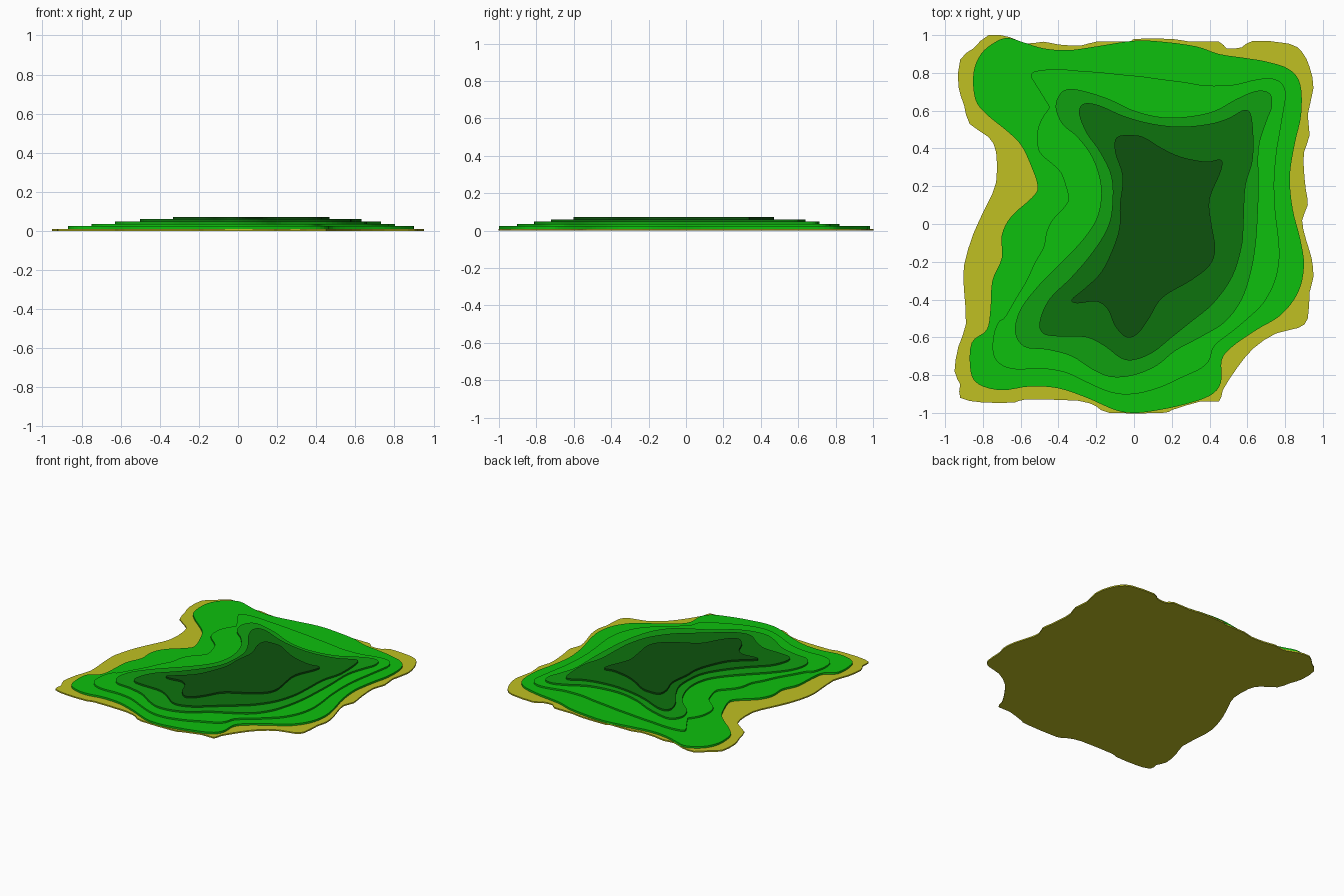
import bpy, bmesh, math
from mathutils import Vector

if "Cube" in bpy.data.objects:
    bpy.data.objects.remove(bpy.data.objects["Cube"])


def material(name, rgb):
    m = bpy.data.materials.new(name)
    m.use_nodes = True
    m.diffuse_color = (*rgb, 1)
    m.node_tree.nodes["Principled BSDF"].inputs["Base Color"].default_value = (*rgb, 1)
    return m


def smooth_loop(points, steps):
    """Closed Catmull-Rom curve through the control points."""
    p = [Vector(q) for q in points]
    n, out = len(p), []
    for i in range(n):
        a, b, c, d = p[i - 1], p[i], p[(i + 1) % n], p[(i + 2) % n]
        for k in range(steps):
            t = k / steps
            out.append(0.5 * (2 * b + (c - a) * t + (2 * a - 5 * b + 4 * c - d) * t**2
                              + (3 * b - a - 3 * c + d) * t**3))
    return out


def radius_at(loop, angle):
    """Radius of a loop in the given direction from the centre."""
    def gap(q):
        d = math.atan2(q.y, q.x) - angle
        return (d + math.pi) % (2 * math.pi) - math.pi
    best = 0
    for i, b in enumerate(loop):
        a = loop[i - 1]
        ga, gb = gap(a), gap(b)
        if ga * gb <= 0 and abs(ga - gb) < 1:
            t = ga / (ga - gb) if ga != gb else 0
            best = max(best, a.lerp(b, t).length)
    return best


def between(outer, inner, t):
    """Loop part of the way from the outer loop to the inner one."""
    out = []
    for p in outer:
        r = radius_at(inner, math.atan2(p.y, p.x))
        out.append(p.lerp(p.normalized() * r, t))
    return out


def terrace(name, loop, z0, z1, mat):
    """Flat slab with the given outline."""
    bm = bmesh.new()
    base = bm.faces.new([bm.verts.new((p.x, p.y, z0)) for p in loop])
    ext = bmesh.ops.extrude_face_region(bm, geom=[base], use_keep_orig=True)
    for v in ext["geom"]:
        if isinstance(v, bmesh.types.BMVert):
            v.co.z = z1
    bmesh.ops.recalc_face_normals(bm, faces=bm.faces)
    bmesh.ops.triangulate(bm, faces=[f for f in bm.faces if len(f.verts) > 4])
    me = bpy.data.meshes.new(name)
    bm.to_mesh(me)
    bm.free()
    me.materials.append(mat)
    bpy.context.collection.objects.link(bpy.data.objects.new(name, me))


# Terrace outlines, clockwise from the back right corner
beach = [(-.77, 1), (-.66, .99), (-.57, .955), (-.48, .965), (-.4, .95), (-.28, .945),
         (-.2, .965), (-.02, .965), (0, .98), (.2, .98), (.3, .965), (.45, .965),
         (.49, .93), (.57, .935), (.63, .97), (.82, .955), (.89, .91), (.93, .83),
         (.95, .72), (.92, .58), (.93, .47), (.9, .38), (.9, .28), (.91, .18),
         (.92, .1), (.89, .02), (.91, -.08), (.94, -.18), (.95, -.28), (.93, -.36),
         (.92, -.5), (.87, -.55), (.75, -.58), (.63, -.66), (.54, -.77), (.47, -.88),
         (.45, -.94), (.35, -.94), (.2, -.985), (.15, -1), (-.13, -1), (-.2, -.965),
         (-.3, -.935), (-.58, -.93), (-.63, -.945), (-.8, -.945), (-.92, -.92),
         (-.92, -.85), (-.95, -.78), (-.93, -.65), (-.89, -.53), (-.9, -.35),
         (-.9, -.22), (-.85, -.05), (-.78, .1), (-.73, .22), (-.73, .38), (-.77, .46),
         (-.87, .53), (-.9, .63), (-.93, .73), (-.92, .87), (-.85, .93)]
grass = [(-.67, .985), (-.58, .96), (-.48, .93), (-.35, .92), (-.2, .94), (0, .97),
         (.15, .965), (.33, .94), (.45, .9), (.58, .88), (.7, .86), (.82, .82),
         (.88, .74), (.885, .58), (.85, .42), (.825, .25), (.84, .08), (.88, -.08),
         (.9, -.22), (.87, -.36), (.78, -.48), (.65, -.56), (.52, -.65), (.465, -.72),
         (.46, -.84), (.4, -.91), (.25, -.96), (.1, -.99), (0, -1), (-.1, -.985),
         (-.25, -.92), (-.4, -.87), (-.55, -.86), (-.7, -.88), (-.82, -.85),
         (-.865, -.78), (-.86, -.63), (-.78, -.56), (-.76, -.45), (-.75, -.3),
         (-.7, -.18), (-.7, -.06), (-.65, .04), (-.54, .14), (-.51, .2), (-.55, .32),
         (-.6, .42), (-.67, .49), (-.78, .58), (-.84, .66), (-.85, .8), (-.81, .9),
         (-.74, .96)]
slope = [(-.34, .715), (-.25, .7), (-.13, .66), (0, .6), (.15, .565), (.3, .57),
         (.43, .6), (.54, .66), (.65, .705), (.72, .69), (.73, .62), (.7, .54),
         (.66, .4), (.66, .2), (.655, .05), (.645, -.1), (.62, -.25), (.57, -.4),
         (.48, -.52), (.35, -.6), (.22, -.67), (.12, -.75), (0, -.8), (-.12, -.81),
         (-.22, -.77), (-.33, -.7), (-.46, -.665), (-.58, -.65), (-.63, -.57),
         (-.6, -.45), (-.5, -.32), (-.38, -.2), (-.26, -.07), (-.19, .05),
         (-.175, .2), (-.22, .35), (-.3, .46), (-.38, .53), (-.415, .62), (-.39, .69)]
hill = [(-.27, .635), (-.19, .63), (-.05, .57), (.1, .53), (.25, .515), (.4, .53),
        (.5, .56), (.59, .605), (.625, .55), (.63, .35), (.59, .2), (.58, 0),
        (.57, -.12), (.52, -.28), (.42, -.42), (.3, -.52), (.2, -.6), (.1, -.68),
        (0, -.72), (-.07, -.71), (-.15, -.65), (-.25, -.6), (-.4, -.595),
        (-.48, -.58), (-.5, -.52), (-.45, -.4), (-.33, -.28), (-.22, -.15),
        (-.14, -.02), (-.115, .1), (-.12, .25), (-.18, .38), (-.25, .48), (-.29, .58)]
plateau = [(-.09, .46), (0, .47), (.06, .455), (.15, .4), (.25, .355), (.38, .33),
           (.46, .34), (.46, .28), (.4, .13), (.41, 0), (.43, -.13), (.4, -.22),
           (.3, -.3), (.15, -.39), (.08, -.5), (.02, -.58), (-.04, -.6), (-.1, -.54),
           (-.14, -.45), (-.2, -.41), (-.3, -.42), (-.33, -.4), (-.26, -.34),
           (-.17, -.25), (-.1, -.1), (-.075, 0), (-.075, .1), (-.06, .25), (-.1, .38)]

# Colours
sand = material("sand yellow", (.527, .527, .016))
bright = material("bright green", (.004, .527, .004))
medium = material("medium green", (.005, .352, .005))
deep = material("deep green", (.004, .171, .004))
forest = material("forest green", (.004, .084, .004))

# Stack the terraces from the beach up
grass_loop, slope_loop = smooth_loop(grass, 4), smooth_loop(slope, 4)
layers = [
    ("beach", smooth_loop(beach, 2), .01, sand),
    ("lower_grass", grass_loop, .024, bright),
    ("upper_grass", between(grass_loop, slope_loop, .5), .036, bright),
    ("slope", slope_loop, .048, medium),
    ("hill", smooth_loop(hill, 4), .06, deep),
    ("plateau", smooth_loop(plateau, 4), .072, forest),
]
bottom = 0
for name, loop, top, mat in layers:
    terrace(name, loop, bottom, top, mat)
    bottom = top
